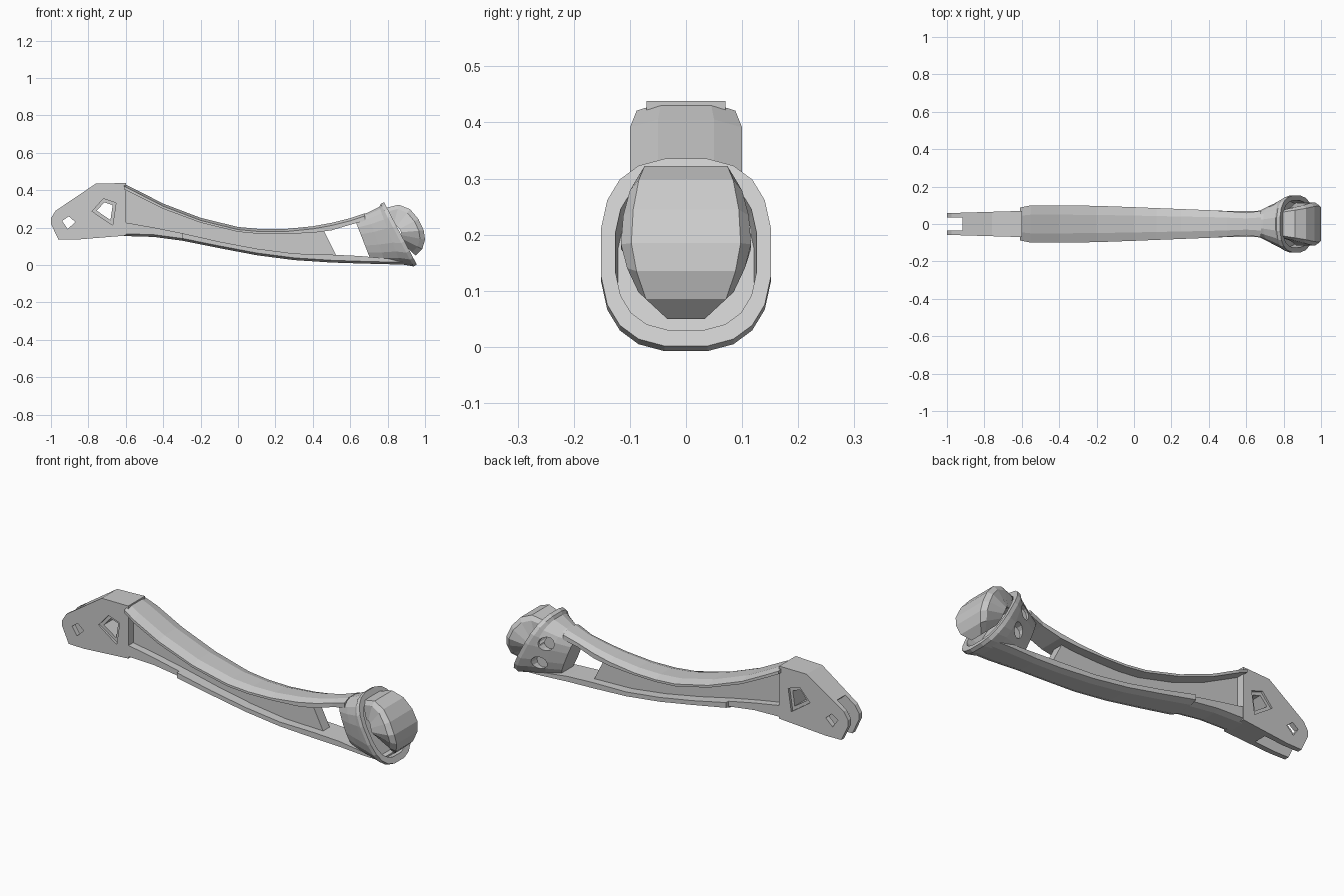
import bpy, bmesh, math
from mathutils import Vector

if "Cube" in bpy.data.objects:
    bpy.data.objects.remove(bpy.data.objects["Cube"])


def make(name, verts, faces):
    me = bpy.data.meshes.new(name)
    me.from_pydata([tuple(v) for v in verts], [], faces)
    bm = bmesh.new()
    bm.from_mesh(me)
    bmesh.ops.recalc_face_normals(bm, faces=bm.faces)
    bm.to_mesh(me)
    bm.free()
    ob = bpy.data.objects.new(name, me)
    bpy.context.collection.objects.link(ob)
    return ob


def loft(name, rings):
    """Skin closed rings of equal length, capping both ends."""
    n = len(rings[0])
    faces = [tuple(range(n)), tuple(range((len(rings) - 1) * n, len(rings) * n))]
    for r in range(len(rings) - 1):
        for i in range(n):
            j = (i + 1) % n
            faces.append((r * n + i, r * n + j, (r + 1) * n + j, (r + 1) * n + i))
    return make(name, [v for ring in rings for v in ring], faces)


def prism(name, profile, y0, y1):
    """Extrude an xz outline across y; y0 and y1 are functions of x."""
    return loft(name, [[(x, y(x), z) for x, z in profile] for y in (y0, y1)])


def cut(ob, cutter):
    cutter.hide_render = True
    cutter.display_type = 'WIRE'
    cutter.hide_set(True)
    m = ob.modifiers.new("cut", 'BOOLEAN')
    m.operation, m.object, m.solver = 'DIFFERENCE', cutter, 'EXACT'


def const(v):
    return lambda x: v


# Top flange: x, crown height, thickness, half width
top = [(-.61, .435, .03, .088), (-.55, .405, .03, .1), (-.4, .328, .028, .1),
       (-.2, .252, .026, .097), (0, .203, .026, .09), (.12, .192, .026, .085),
       (.25, .192, .026, .08), (.4, .207, .035, .074), (.5, .225, .04, .068),
       (.6, .25, .035, .06), (.68, .277, .04, .07)]
loft("top_flange", [[(x, -w, z - t), (x, -w, z - .014), (x, -w * .5, z),
                     (x, w * .5, z), (x, w, z - .014), (x, w, z - t)]
                    for x, z, t, w in top])

# Bottom flange: x, underside height, thickness, half width
low = [(-.62, .155, .075, .068), (-.45, .15, .05, .068), (-.3, .13, .04, .07),
       (-.299, .13, .04, .09), (-.1, .09, .035, .085), (.1, .052, .035, .08),
       (.3, .026, .035, .076), (.5, .013, .042, .07), (.65, .008, .04, .07),
       (.8, .004, .03, .08), (.9, .002, .02, .08)]
loft("bottom_flange", [[(x, -w, z + t), (x, -w, z + .012), (x, -w * .6, z),
                        (x, w * .6, z), (x, w, z + .012), (x, w, z + t)]
                       for x, z, t, w in low])

# Thin web between the flanges, ending at the window
outline = [(x, z - .015) for x, z, t, w in top if x < .42] + [(.46, .18), (.53, .04)]
outline += [(x, z + .015) for x, z, t, w in reversed(low) if x < .5]
prism("web", outline, const(-.028), const(.028))

# Forked end with slot and diamond holes
fork = prism("fork_end", [(-1, .25), (-.975, .29), (-.76, .435), (-.6, .438), (-.6, .157),
                          (-.87, .135), (-.96, .135), (-1, .22)],
             lambda x: -.07 - .03 * (x + .6) * -1 * -1, lambda x: .07 + .03 * (x + .6))
cut(fork, prism("slot_cutter", [(-1.1, .05), (-1.1, .45), (-.95, .36), (-.9, .31),
                                (-.76, .27), (-.76, .05)], const(-.034), const(.034)))
holes = [[(-.94, .235), (-.905, .26), (-.87, .23), (-.91, .192)],
         [(-.755, .29), (-.715, .335), (-.67, .32), (-.682, .24)]]
for h in holes:
    cut(fork, prism("hole_cutter", h, const(-.2), const(.2)))
    cx, cz = sum(p[0] for p in h) / 4, sum(p[1] for p in h) / 4
    wide = [(cx + (x - cx) * 1.5, cz + (z - cz) * 1.5) for x, z in h]
    if h is holes[1]:
        for s in (-1, 1):
            cut(fork, prism("recess_cutter", wide, const(s * .055), const(s * .2)))


# Flared head with a slanted rim and shallow socket
def rim(xt, zt, xb, zb, w, scale=1.0, back=0.0):
    a, b = Vector((xt, 0, zt)), Vector((xb, 0, zb))
    mid, half = (a + b) / 2, (a - b) / 2
    mid -= Vector((.89, 0, .46)) * back
    ring = []
    for i in range(20):
        t = 2 * math.pi * (i + .5) / 20
        c, s = math.cos(t), math.sin(t)
        p = mid + half * scale * math.copysign(abs(s) ** .75, s)
        p.y = w * scale * math.copysign(abs(c) ** .75, c)
        ring.append(p)
    return ring


end = (.78, .337, .957, 0, .153)
head = loft("head", [rim(.62, .255, .715, .012, .062), rim(.69, .28, .79, .006, .1),
                     rim(.755, .312, .87, .003, .138), rim(*end, back=.02), rim(*end),
                     rim(*end, scale=.83), rim(*end, scale=.8, back=.06)])

# Two round dimples on the back side of the head
for x, z in ((.75, .21), (.79, .1)):
    circle = [(x + .036 * math.cos(k * math.pi / 6), z + .036 * math.sin(k * math.pi / 6))
              for k in range(12)]
    cut(head, prism("dimple_cutter", circle, const(.08), const(.25)))

# Barrel-shaped pad in the socket: x, z, half width along its curve
pad = [(.79, .305, .075), (.86, .322, .088), (.92, .298, .1), (.965, .245, .112),
       (.993, .185, .116), (1, .135, .105), (.985, .085, .085), (.95, .05, .04)]
section = [(.3, 1), (.85, 1), (1, .84), (1, -.84), (.85, -1), (.3, -1)]
loft("pad", [[(.82 + (x - .82) * f, w * g, .17 + (z - .17) * f) for f, g in section]
             for x, z, w in pad])
